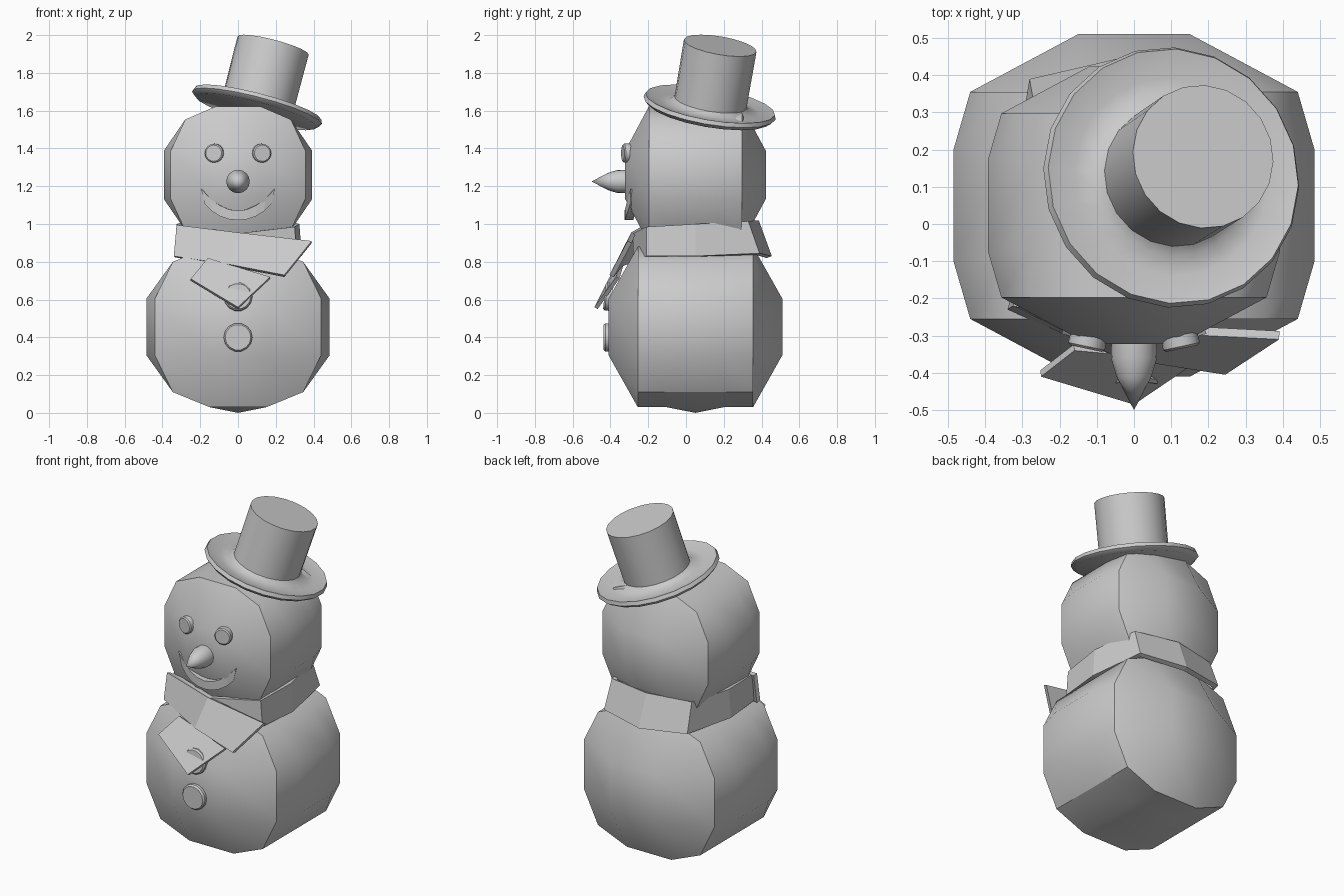
import bpy, bmesh, math
from mathutils import Vector, Matrix

if "Cube" in bpy.data.objects:
    bpy.data.objects.remove(bpy.data.objects["Cube"])

grey = bpy.data.materials.new("plain grey")
grey.use_nodes = True
grey.diffuse_color = (0.6, 0.6, 0.6, 1)
grey.node_tree.nodes["Principled BSDF"].inputs["Base Color"].default_value = (0.6, 0.6, 0.6, 1)


def finish(name, bm, smooth_angle=None):
    mesh = bpy.data.meshes.new(name)
    bm.to_mesh(mesh)
    bm.free()
    obj = bpy.data.objects.new(name, mesh)
    bpy.context.collection.objects.link(obj)
    mesh.materials.append(grey)
    if smooth_angle:
        bpy.ops.object.select_all(action='DESELECT')
        obj.select_set(True)
        bpy.context.view_layer.objects.active = obj
        bpy.ops.object.shade_smooth_by_angle(angle=math.radians(smooth_angle))
    return obj


def snowball(name, centre, scale, foot=False):
    """Cube cut 3 x 3 per side, rounded, with crisp front and back rims."""
    bm = bmesh.new()
    bmesh.ops.create_cube(bm, size=2)
    bmesh.ops.subdivide_edges(bm, edges=bm.edges[:], cuts=2, use_grid_fill=True)
    for e in bm.edges:
        a, b = e.verts[0].co, e.verts[1].co
        rim = abs(a.y + b.y) > 1.9 or a.z + b.z < -1.9
        e.smooth = not (rim and e.calc_face_angle() > 0.8)
    for f in bm.faces:
        f.smooth = True
    base = [f for f in bm.faces if f.calc_center_median().length < 1.01 and f.normal.z < -0.9]
    for v in bm.verts:
        ex, ey, ez = (abs(c) > 0.9 for c in v.co)
        x = (0.345 if ez else 0.44 if ey else 0.485) if ex else 0.15
        y = (0.305 if ex or ez else 0.46) if ey else 0.15
        z = (0.345 if ex else 0.425) if ez else 0.15
        v.co = [math.copysign(n, c) for n, c in zip((x, y, z), v.co)]
    if foot:
        tip = bmesh.ops.poke(bm, faces=base)["verts"]
        for v in tip:
            v.co.z = -0.455
    bmesh.ops.transform(bm, verts=bm.verts[:],
                        matrix=Matrix.Translation(centre) @ Matrix.Diagonal((*scale, 1)))
    finish(name, bm)


def lathe(name, profile, matrix, sides=16, angle=35):
    """Spin (radius, height) points around z, then place the result."""
    bm = bmesh.new()
    verts = [bm.verts.new((r, 0, h)) for r, h in profile]
    edges = [bm.edges.new(p) for p in zip(verts, verts[1:])]
    bmesh.ops.spin(bm, geom=verts + edges, cent=(0, 0, 0), axis=(0, 0, 1),
                   angle=math.tau, steps=sides, use_duplicate=False)
    bmesh.ops.remove_doubles(bm, verts=bm.verts[:], dist=0.0005)
    bmesh.ops.recalc_face_normals(bm, faces=bm.faces[:])
    bmesh.ops.transform(bm, verts=bm.verts[:], matrix=matrix)
    return finish(name, bm, angle)


def facing(x, y, z, turn=0, tilt=0):
    """Placement whose local z points to the front."""
    return (Matrix.Translation((x, y, z)) @ Matrix.Rotation(math.radians(turn), 4, 'Z')
            @ Matrix.Rotation(math.radians(90 + tilt), 4, 'X'))


def strip(name, top, bottom, thickness, closed=False):
    """Band of quads between two rows of points, given thickness."""
    bm = bmesh.new()
    a = [bm.verts.new(p) for p in top]
    b = [bm.verts.new(p) for p in bottom]
    n = len(a)
    for i in range(n if closed else n - 1):
        j = (i + 1) % n
        bm.faces.new((a[i], b[i], b[j], a[j]))
    obj = finish(name, bm)
    mod = obj.modifiers.new("thickness", 'SOLIDIFY')
    mod.thickness = thickness
    mod.offset = -1
    return obj


# Body and head
snowball("body", (0, 0.05, 0.455), (1, 1, 1), foot=True)
snowball("head", (0, 0.05, 1.26), (0.81, 0.81, 0.85))

# Face
for side, x in (("right", -0.125), ("left", 0.125)):
    lathe(side + "_eye", [(0, -0.018), (0.05, -0.018), (0.05, 0.012), (0.043, 0.018), (0, 0.018)],
          facing(x, -0.317, 1.375, turn=math.copysign(12, x)))
lathe("nose", [(0, 0), (0.06, 0), (0.062, 0.07), (0.047, 0.12), (0, 0.21)],
      facing(0, -0.29, 1.225), angle=50)

upper, lower = [], []
for i in range(9):
    t = i / 4 - 1
    x, y = 0.195 * t, -0.325 + 0.03 * t * t
    upper.append((x, y, 1.07 + 0.115 * t * t))
    lower.append((x * (1 - 0.1 * t * t), y, 1.02 + 0.085 * t * t))
strip("mouth", upper, lower, 0.045)

# Buttons
for name, y, z, tilt in (("lower_button", -0.415, 0.4, 0), ("upper_button", -0.41, 0.615, -6)):
    lathe(name, [(0, -0.02), (0.076, -0.02), (0.076, 0.012), (0.068, 0.022), (0, 0.022)],
          facing(0, y, z, tilt=tilt), sides=14)

# Hat, leaning to one side and back
lean = Vector((0.26, 0.17, 1)).to_track_quat('Z', 'Y').to_matrix().to_4x4()
lathe("top_hat", [(0, -0.02), (0.33, -0.022), (0.355, 0), (0.347, 0.022), (0.27, 0.004),
                  (0.215, 0.012), (0.193, 0.03), (0.195, 0.345), (0, 0.345)],
      Matrix.Translation((0.1, 0.125, 1.615)) @ lean, sides=20, angle=50)

# Scarf: neck band, front wrap and hanging end
half = [(0.3, -0.21, 0.985, 0.83), (0.325, 0.05, 1.0, 0.83), (0.27, 0.33, 1.015, 0.845)]
ring = ([(0, -0.28, 0.95, 0.80)] + half + [(0, 0.385, 1.02, 0.83)]
        + [(-x, y, t, b) for x, y, t, b in reversed(half)])
strip("scarf_band", [(x, y, t) for x, y, t, b in ring],
      [(x * 1.04, y * (1.18 if y > 0.1 else 1), b) for x, y, t, b in ring], 0.03, closed=True)
strip("scarf_wrap", [(-0.325, -0.22, 0.995), (0, -0.29, 0.955), (0.39, -0.31, 0.91)],
      [(-0.34, -0.23, 0.83), (-0.04, -0.36, 0.785), (0.245, -0.405, 0.73)], 0.025)
strip("scarf_end", [(-0.16, -0.34, 0.82), (0.17, -0.37, 0.72)],
      [(-0.25, -0.41, 0.71), (0, -0.485, 0.56)], 0.02)
